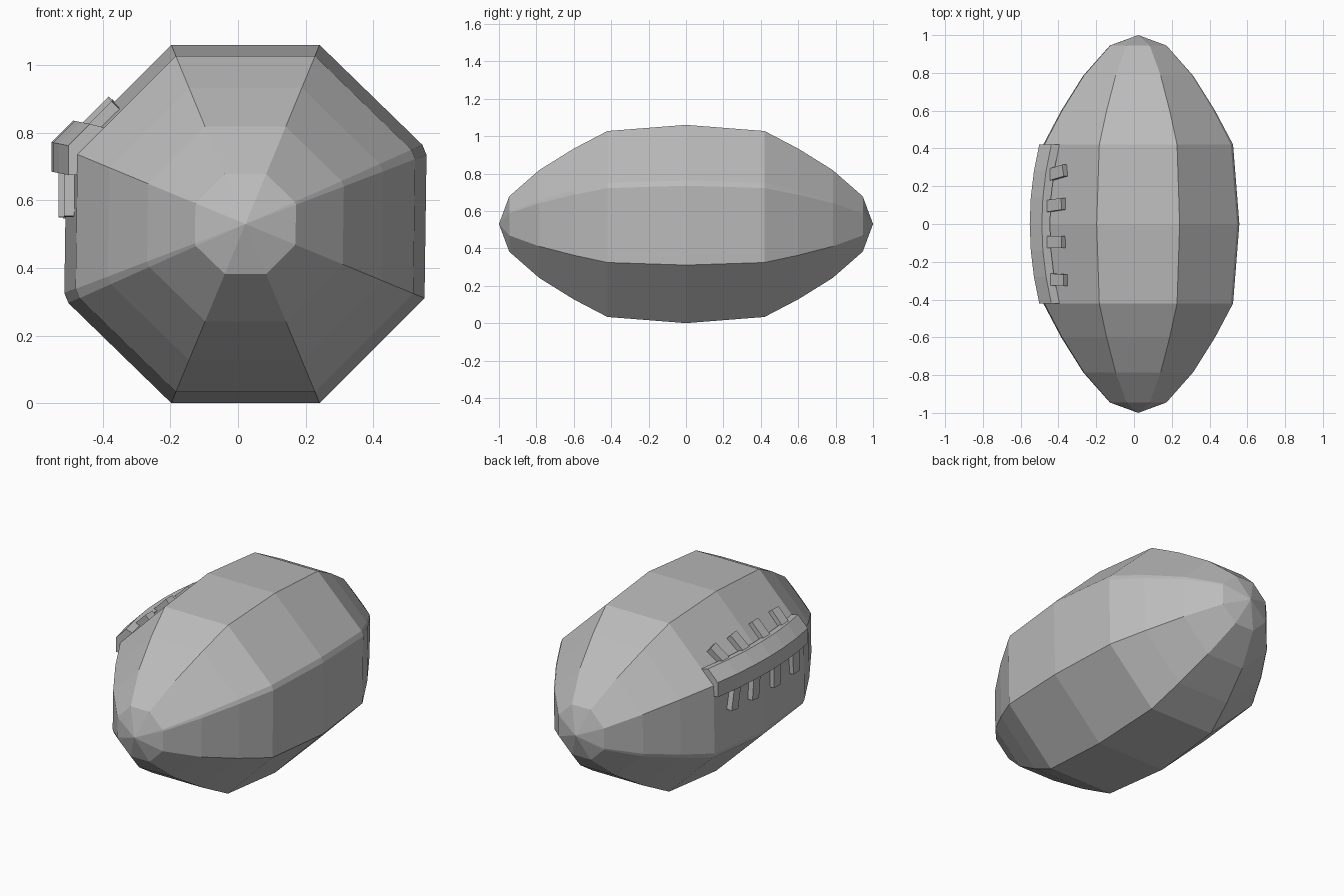
import bpy, bmesh, math
from mathutils import Vector, Matrix

if "Cube" in bpy.data.objects:
    bpy.data.objects.remove(bpy.data.objects["Cube"])

CX, CZ = 0.022, 0.53          # long axis of the ball
# (y, distance from axis to flat side)
PROFILE = [(-0.945, 0.148), (-0.785, 0.288), (-0.6, 0.403), (-0.42, 0.497), (0, 0.53),
           (0.42, 0.497), (0.6, 0.403), (0.785, 0.288), (0.945, 0.148)]

grey = bpy.data.materials.new("plain_grey")
grey.use_nodes = True
grey.diffuse_color = (0.5, 0.5, 0.5, 1)
grey.node_tree.nodes["Principled BSDF"].inputs["Base Color"].default_value = (0.5, 0.5, 0.5, 1)


def finish(name, bm):
    bmesh.ops.recalc_face_normals(bm, faces=bm.faces)
    mesh = bpy.data.meshes.new(name)
    bm.to_mesh(mesh)
    bm.free()
    mesh.materials.append(grey)
    obj = bpy.data.objects.new(name, mesh)
    bpy.context.collection.objects.link(obj)
    return obj


def loft(bm, loops):
    """Bridge closed point loops into rows of quads."""
    rings = [[bm.verts.new(p) for p in loop] for loop in loops]
    n = len(rings[0])
    for a, b in zip(rings, rings[1:]):
        for i in range(n):
            j = (i + 1) % n
            bm.faces.new((a[i], a[j], b[j], b[i]))
    return rings


# Ball: octagonal sections, with two opposite corners slightly chamfered as seams
angles = []
for k in range(8):
    corner = 22.5 + 45 * k
    angles += [corner - 1.6, corner + 1.6] if k in (0, 4) else [corner]


def section(y, flat):
    r = flat / math.cos(math.pi / 8)
    return [(CX + r * math.cos(math.radians(a)), y, CZ + r * math.sin(math.radians(a)))
            for a in angles]


bm = bmesh.new()
rings = loft(bm, [section(y, f) for y, f in PROFILE])
for ring, y in ((rings[0], -1), (rings[-1], 1)):
    tip = bm.verts.new((CX, y, CZ))
    for i in range(len(ring)):
        bm.faces.new((ring[i], ring[(i + 1) % len(ring)], tip))
finish("ball", bm)

# Lace strip: angled bar wrapped over one long corner, bowed along the ball
END = [(-0.502, 0.675), (-0.502, 0.762), (-0.438, 0.826),
       (-0.395, 0.815), (-0.46, 0.74), (-0.46, 0.675)]
bm = bmesh.new()
loops = []
for i in range(7):
    y = -0.42 + 0.14 * i
    bow = 0.05 * (1 - (y / 0.42) ** 2)
    loops.append([(x - bow, y, z + bow * 0.2) for x, z in END])
rings = loft(bm, loops)
bm.faces.new(rings[0])
bm.faces.new(rings[-1])
finish("lace_strip", bm)

# Cross laces: blocks on the side face, mirrored over the corner to the upper face
turn = math.radians(157.5)
normal = Vector((-math.sin(turn), 0, math.cos(turn)))
centre = Vector((CX, 0, CZ))
mirror = Matrix.Translation(centre) @ Matrix.Scale(-1, 4, normal) @ Matrix.Translation(-centre)
for i, (y, tilt) in enumerate([(0.27, 12), (0.1, 6), (-0.095, 0), (-0.295, -3)]):
    place = (Matrix.Translation((-0.505 + 0.2 * y * y, y, 0.617))
             @ Matrix.Rotation(math.radians(tilt), 4, 'X')
             @ Matrix.Diagonal((0.055, 0.062, 0.13, 1)))
    for side, m in (("side", place), ("upper", mirror @ place)):
        bm = bmesh.new()
        bmesh.ops.create_cube(bm, size=1, matrix=m)
        finish(f"cross_lace_{side}_{i + 1}", bm)
